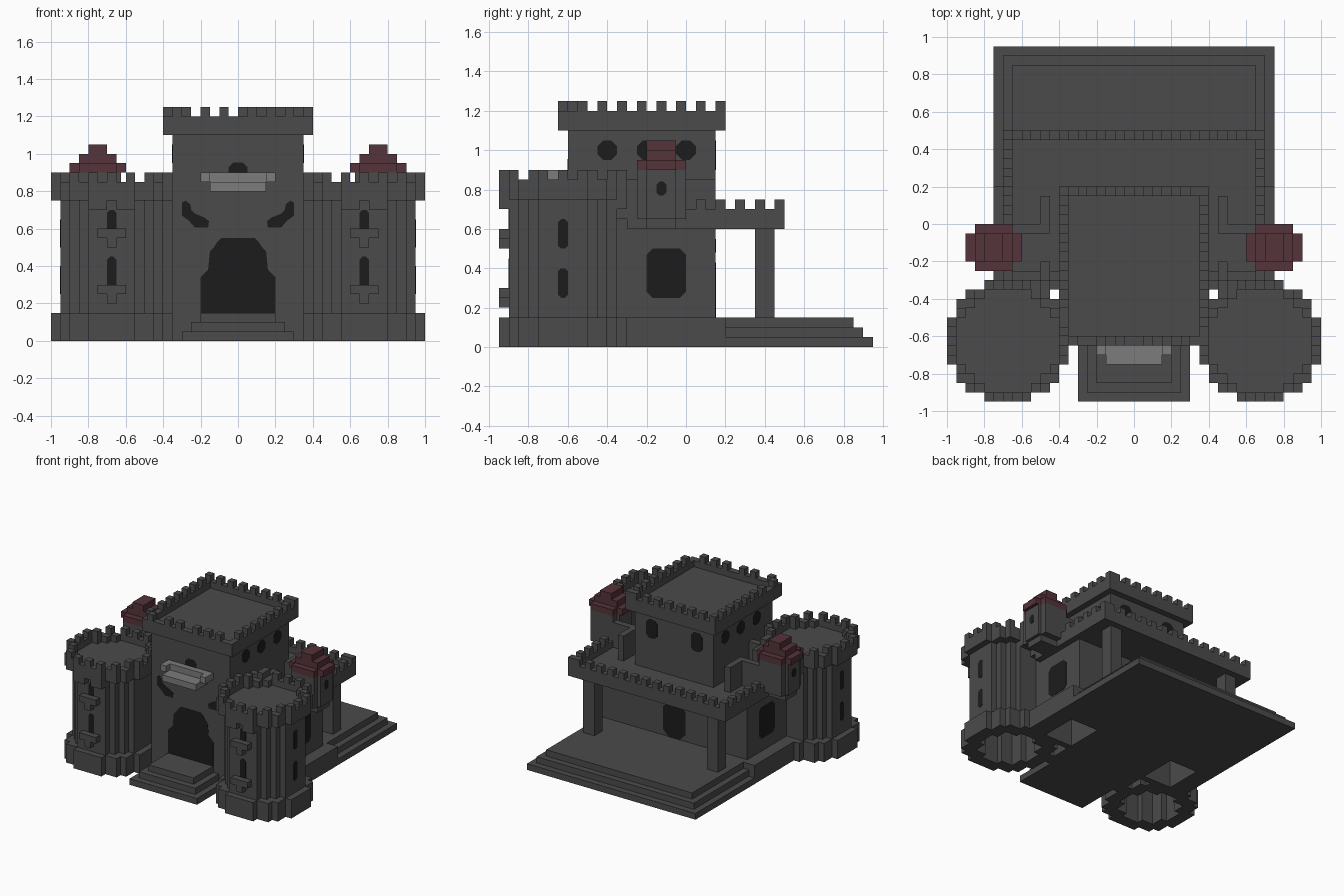
import bpy, bmesh
from mathutils import Vector

cube = bpy.data.objects.get("Cube")
if cube:
    bpy.data.objects.remove(cube)

U = 0.05  # block size


def material(name, rgb):
    m = bpy.data.materials.new(name)
    m.use_nodes = True
    m.diffuse_color = (*rgb, 1)
    m.node_tree.nodes["Principled BSDF"].inputs["Base Color"].default_value = (*rgb, 1)
    return m


STONE = material("dark grey stone", (0.07, 0.07, 0.07))
DARK = material("opening black", (0.012, 0.012, 0.012))
ROOF = material("dark red roof", (0.09, 0.033, 0.042))
PALE = material("pale stone", (0.2, 0.2, 0.2))


def finish(name, bm, mat):
    bmesh.ops.recalc_face_normals(bm, faces=bm.faces)
    me = bpy.data.meshes.new(name)
    bm.to_mesh(me)
    bm.free()
    me.materials.append(mat)
    ob = bpy.data.objects.new(name, me)
    bpy.context.scene.collection.objects.link(ob)
    return ob


def add_box(bm, x0, x1, y0, y1, z0, z1):
    v = bmesh.ops.create_cube(bm, size=1)["verts"]
    bmesh.ops.scale(bm, vec=(x1 - x0, y1 - y0, z1 - z0), verts=v)
    bmesh.ops.translate(bm, vec=((x0 + x1) / 2, (y0 + y1) / 2, (z0 + z1) / 2), verts=v)


def boxes(name, dims, mat=STONE):
    bm = bmesh.new()
    for d in dims:
        add_box(bm, *d)
    return finish(name, bm, mat)


def both(dims):
    """The boxes together with their mirror images in x."""
    return dims + [(-b, -a, *rest) for a, b, *rest in dims]


def prism(name, points, depth, mat=STONE):
    """Extrude a closed 3D outline along a vector."""
    bm = bmesh.new()
    face = bm.faces.new([bm.verts.new(p) for p in points])
    ext = bmesh.ops.extrude_face_region(bm, geom=[face])["geom"]
    moved = [g for g in ext if isinstance(g, bmesh.types.BMVert)]
    bmesh.ops.translate(bm, vec=depth, verts=moved)
    return finish(name, bm, mat)


def plate(name, outline, axis, place):
    """Thin dark plate on a wall; axis is the wall normal, outline is (across, z)."""
    n = Vector(axis)
    if n.x:
        pts = [Vector((place, a, z)) for a, z in outline]
    else:
        pts = [Vector((a, place, z)) for a, z in outline]
    return prism(name, [p - n * 0.001 for p in pts], n * 0.003, DARK)


def chamfered(c, half, z0, z1, cut):
    a, b = c - half, c + half
    return [(a + cut, z0), (b - cut, z0), (b, z0 + cut), (b, z1 - cut),
            (b - cut, z1), (a + cut, z1), (a, z1 - cut), (a, z0 + cut)]


def rim(x0, x1, y0, y1, z0, z1):
    """Four thin parapet walls."""
    return [(x0, x1, y0, y0 + U, z0, z1), (x0, x1, y1 - U, y1, z0, z1),
            (x0, x0 + U, y0 + U, y1 - U, z0, z1), (x1 - U, x1, y0 + U, y1 - U, z0, z1)]


def steps(a, n):
    """Start of every second block, n times."""
    return [a + 2 * U * i for i in range(n)]


def row_x(starts, y, z):
    return [(x, x + U, y, y + U, z, z + U) for x in starts]


def row_y(starts, x, z):
    return [(x, x + U, y, y + U, z, z + U) for y in starts]


# Stepped base with open wells under the hall wings, and front steps
boxes("base_steps", [(-.75, .75, 0, .95, 0, .05), (-.7, .7, 0, .9, .05, .1),
                     (-.65, .65, 0, .85, .1, .15), (-.75, .75, 0, .2, .05, .15),
                     (-.35, .35, -.3, 0, 0, .15)] + both([(.6, .75, -.3, 0, 0, .15)]))
boxes("front_steps", [(-.3, .3, -.95, -.3, 0, .05), (-.25, .25, -.9, -.3, .05, .1),
                      (-.2, .2, -.85, -.3, .1, .15)])

# Hall with its roof deck, pillars and raised walls
boxes("hall", [(-.65, .65, 0, .15, .1, .65)]
      + both([(.6, .65, -.35, 0, 0, .65), (.35, .6, -.35, -.3, 0, .65)]))
boxes("hall_deck", [(-.7, .7, -.3, .5, .6, .65)] + rim(-.7, .7, -.3, .5, .65, .7))
boxes("deck_merlons", row_x(steps(-.7, 14) + [.65], .45, .7)
      + row_y(steps(.05, 4), -.7, .7) + row_y(steps(.05, 4), .65, .7))
boxes("deck_pillar", both([(.5, .6, .35, .45, .15, .6)]))
boxes("raised_walls", both([(.45, .5, 0, .15, .65, .85), (.45, .7, -.05, 0, .65, .85),
                            (.35, .7, -.35, -.3, .65, .85), (.65, .7, -.3, -.05, .65, .85),
                            (.45, .5, -.4, -.2, .65, .85)]))
boxes("raised_wall_merlons", both(row_x([.45, .55], -.35, .85)))

# Keep with overhanging battlements
boxes("keep", [(-.35, .35, -.6, .15, 0, 1.15)])
boxes("keep_parapet", rim(-.4, .4, -.65, .2, 1.1, 1.2))
boxes("keep_merlons", row_x(steps(-.4, 8) + [.35], .15, 1.2)
      + row_x([-.35, -.2, -.1, .05, .15, .25], -.65, 1.2)
      + row_y([-.6] + steps(-.45, 6), -.4, 1.2) + row_y(steps(-.55, 7), .35, 1.2))
boxes("balcony", [(-.15, .15, -.75, -.6, .8, .85), (-.2, .2, -.65, -.6, .85, .9)]
      + both([(.15, .2, -.7, -.65, .85, .9)]), PALE)

# Keep openings
half = [(.2, .15), (.2, .34), (.18, .36), (.16, .38), (.15, .48), (.13, .5), (.11, .53), (.09, .55)]
plate("front_gate", half + [(-x, z) for x, z in reversed(half)], (0, -1, 0), -.6)
plate("balcony_window", chamfered(0, .05, .85, .955, .025), (0, -1, 0), -.6)
brow = [(.3, .74), (.28, .75), (.255, .73), (.25, .7), (.23, .68), (.18, .66), (.155, .64),
        (.16, .605), (.23, .605), (.26, .64), (.3, .67)]
plate("back_door", chamfered(0, .1, .15, .43, .05), (0, 1, 0), .15)
for s in (-1, 1):
    plate("slanted_window", [(s * x, z) for x, z in brow], (0, -1, 0), -.6)
    plate("keep_back_window", chamfered(s * .2, .05, .9, 1.05, .025), (0, 1, 0), .15)
    plate("hall_back_slit", chamfered(s * .3, .025, .48, .55, .015), (0, 1, 0), .15)
    plate("hall_side_door", chamfered(-.1, .1, .25, .5, .03), (s, 0, 0), s * .65)
    for y in (-.4, -.2, 0):
        plate("keep_side_window", chamfered(y, .05, .95, 1.05, .03), (s, 0, 0), s * .35)


# Round corner towers: hollow rings of blocks under a stepped disc
def reach(d, limit):
    return max(k for k in range(7) if d * d + k * k <= limit)


def disc(name, cx, cy, limit, z0, z1):
    n = reach(0, limit)
    top = []
    for d in range(-n, n + 1):
        h = reach(abs(d), limit) + .5
        if top and top[-1][1] == h:
            top.pop()
        else:
            top.append((d - .5, h))
        top.append((d + .5, h))
    outline = top + [(x, -y) for x, y in reversed(top)]
    return prism(name, [(cx + x * U, cy + y * U, z0) for x, y in outline], (0, 0, z1 - z0))


def ring(inner, outer):
    return [(i, j) for i in range(-6, 7) for j in range(-6, 7) if inner < i * i + j * j <= outer]


def cells(cx, cy, where, z0, z1):
    return [(cx + (i - .5) * U, cx + (i + .5) * U, cy + (j - .5) * U, cy + (j + .5) * U, z0, z1)
            for i, j in where]


CORE, INNER, OUTER = 18, 29, 41
rim_cells = ring(INNER, OUTER)
merlon_at = {(6, 0), (6, 2), (5, 3), (4, 5), (2, 6), (0, 6)}

for s in (-1, 1):
    cx, cy = s * .675, -.625
    boxes("tower_foot", cells(cx, cy, rim_cells, 0, .15))
    boxes("tower_body", cells(cx, cy, ring(CORE, INNER), 0, .77))
    disc("tower_head", cx, cy, OUTER, .75, .8)
    boxes("tower_parapet", cells(cx, cy, rim_cells, .8, .85))
    boxes("tower_merlons", cells(cx, cy, [c for c in rim_cells if (abs(c[0]), abs(c[1])) in merlon_at],
                                 .85, .9))
    boxes("tower_corbels", cells(cx, cy, [c for c in rim_cells if abs(c[1]) == 6 and c[0]], .7, .75))
    # Slits and sills
    for z in (.25, .55):
        plate("tower_front_slit", chamfered(cx, .025, z, z + .2 if z < .5 else .7, .015), (0, -1, 0), -.9)
        boxes("tower_sill", [(cx - .075, cx + .075, -.95, -.9, z, z + U),
                             (cx - .025, cx + .025, -.95, -.9, z - U, z)])
        z2 = z if z < .5 else .5
        plate("tower_side_slit", chamfered(cy, .025, z2, z2 + .15, .015), (s, 0, 0), s * .95)

    # Hanging side turret with a stepped red roof
    tx, ty = s * .75, -.125

    def block(hx, hy, z0, z1):
        return (tx - hx, tx + hx, ty - hy, ty + hy, z0, z1)

    boxes("turret", [block(.1, .125, .65, .9), block(.125, .075, .65, .9), block(.1, .075, .6, .65)])
    boxes("turret_roof", [block(.15, .075, .9, .95), block(.1, .125, .9, .95),
                          block(.1, .075, .95, 1), block(.05, .075, 1, 1.05)], ROOF)
    plate("turret_slit", chamfered(ty, .025, .77, .84, .015), (s, 0, 0), s * .875)
